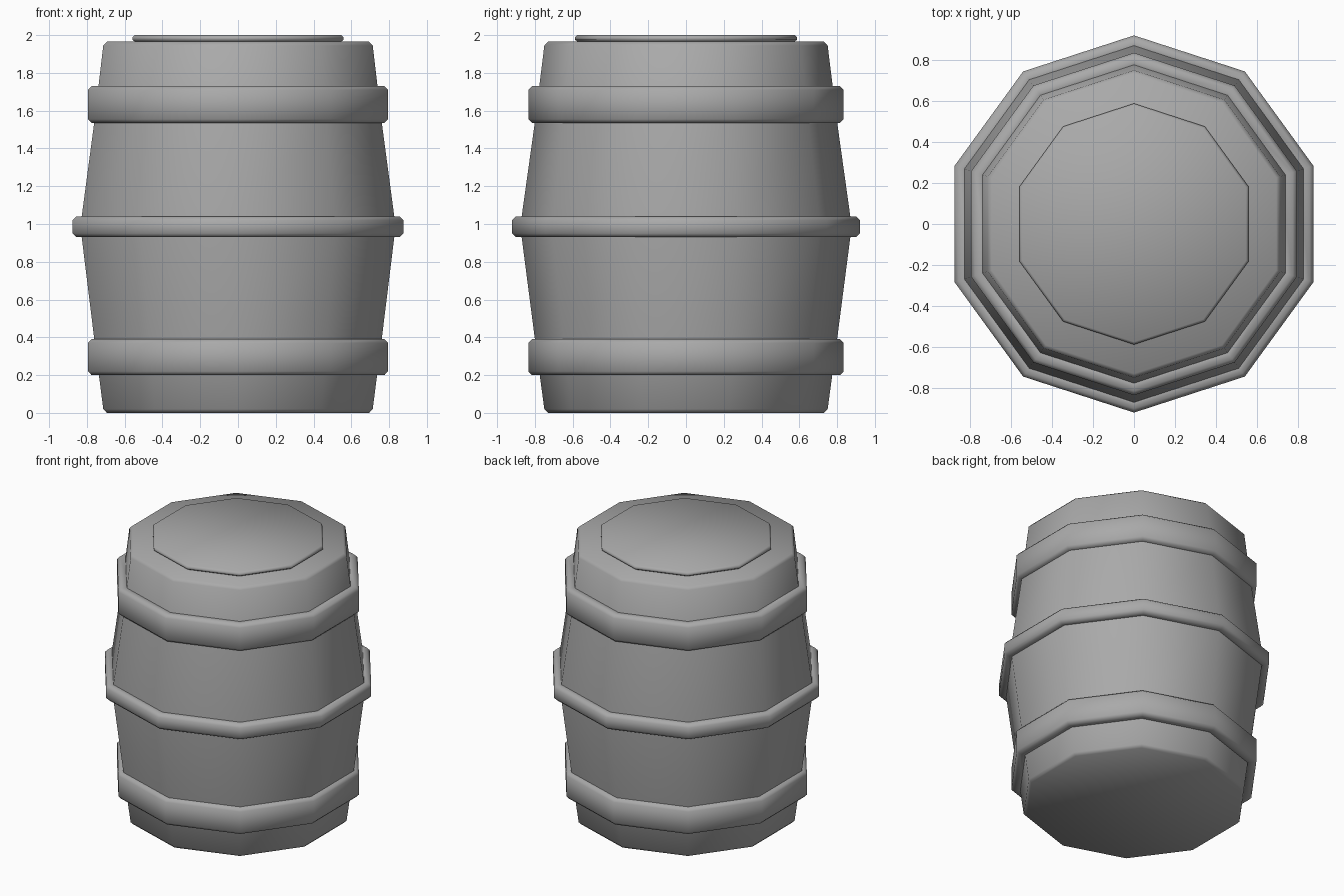
import bpy
import bmesh
from math import cos, sin, pi

SIDES = 10

cube = bpy.data.objects.get("Cube")
if cube:
    bpy.data.objects.remove(cube, do_unlink=True)

grey = bpy.data.materials.new("plain grey")
grey.use_nodes = True
colour = (0.4, 0.4, 0.4, 1)
grey.diffuse_color = colour
grey.node_tree.nodes["Principled BSDF"].inputs["Base Color"].default_value = colour


def turned(name, profile, closed=False):
    """Ten-sided solid from (radius, height) points, bottom to top.
    A closed profile makes a ring; otherwise the ends are capped."""
    bm = bmesh.new()
    rings = []
    for r, z in profile:
        angles = [pi / 2 + 2 * pi * i / SIDES for i in range(SIDES)]
        rings.append([bm.verts.new((r * cos(a), r * sin(a), z)) for a in angles])
    pairs = list(zip(rings, rings[1:]))
    if closed:
        pairs.append((rings[-1], rings[0]))
    else:
        bm.faces.new(rings[0])
        bm.faces.new(rings[-1])
    for low, high in pairs:
        for i in range(SIDES):
            j = (i + 1) % SIDES
            bm.faces.new((low[i], low[j], high[j], high[i]))
    bmesh.ops.recalc_face_normals(bm, faces=bm.faces)
    for face in bm.faces:
        face.smooth = True
    mesh = bpy.data.meshes.new(name)
    bm.to_mesh(mesh)
    bm.free()
    mesh.materials.append(grey)
    obj = bpy.data.objects.new(name, mesh)
    bpy.context.collection.objects.link(obj)
    return obj


def hoop(name, inner, outer, bottom, top, bevel=0.02):
    """Bevelled band that wraps the body."""
    turned(name, [(inner, bottom), (outer - bevel, bottom), (outer, bottom + bevel),
                  (outer, top - bevel), (outer - bevel, top), (inner, top)], closed=True)


# Bulging body with softened rims
turned("barrel_body", [(0.73, 0), (0.75, 0.02), (0.80, 0.39), (0.87, 0.93),
                       (0.87, 1.04), (0.80, 1.54), (0.75, 1.945), (0.73, 1.965)])

# Three hoops
hoop("lower_hoop", 0.75, 0.835, 0.20, 0.39)
hoop("middle_hoop", 0.84, 0.92, 0.93, 1.04)
hoop("upper_hoop", 0.75, 0.835, 1.535, 1.73)

# Thin raised lid
turned("lid", [(0.57, 1.963), (0.588, 1.975), (0.588, 1.988), (0.575, 2.0)])
